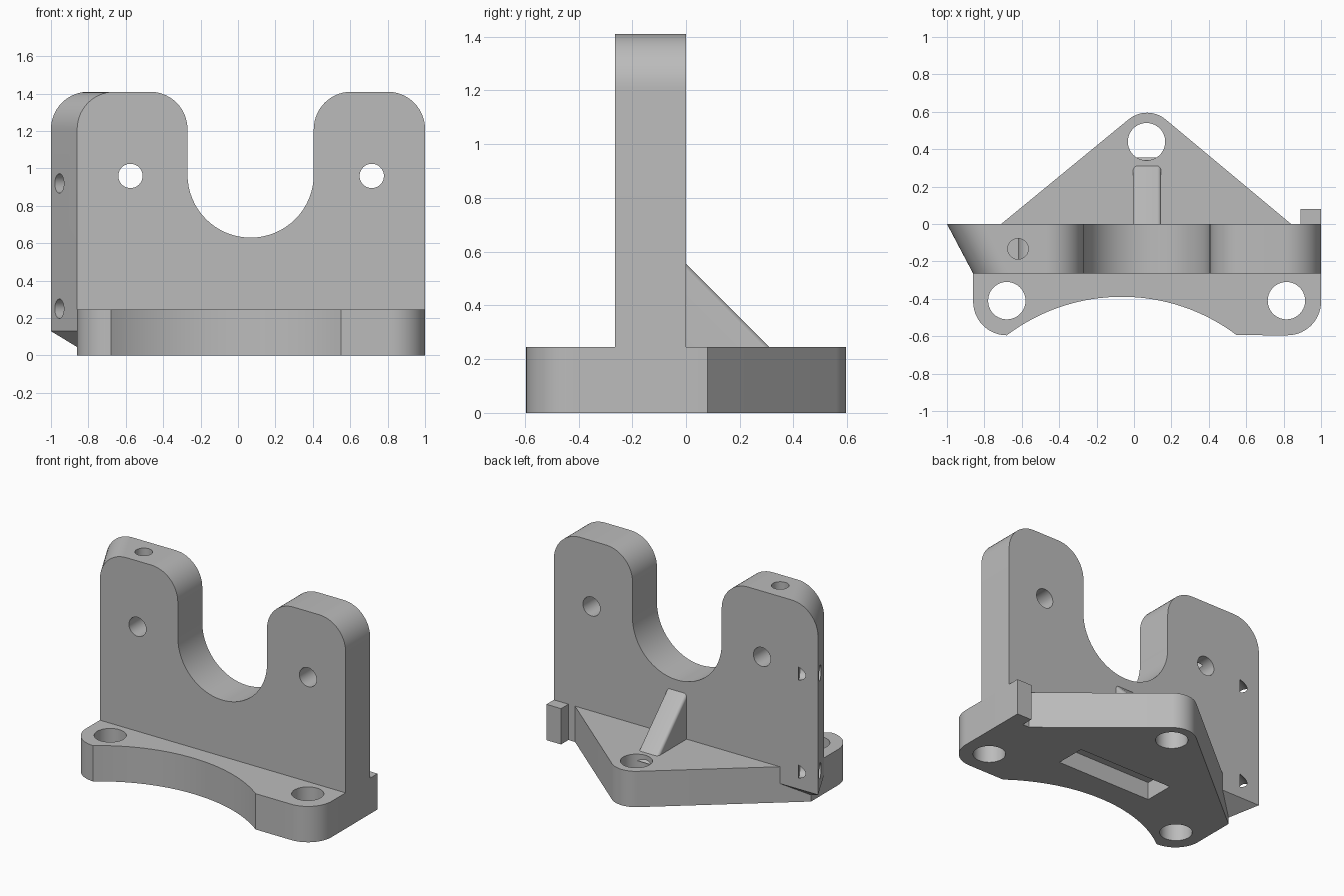
import bpy, bmesh
from math import sin, cos, radians
from mathutils import Vector

cube = bpy.data.objects.get("Cube")
if cube:
    bpy.data.objects.remove(cube, do_unlink=True)

grey = bpy.data.materials.new("plain grey")
grey.use_nodes = True
grey.diffuse_color = (0.5, 0.5, 0.5, 1)
grey.node_tree.nodes["Principled BSDF"].inputs["Base Color"].default_value = (0.5, 0.5, 0.5, 1)


def arc(cx, cy, r, start, end, steps=14):
    angles = [radians(start + (end - start) * i / steps) for i in range(steps + 1)]
    return [(cx + r * cos(a), cy + r * sin(a)) for a in angles]


def make(name, bm):
    bmesh.ops.recalc_face_normals(bm, faces=bm.faces)
    mesh = bpy.data.meshes.new(name)
    bm.to_mesh(mesh)
    bm.free()
    mesh.materials.append(grey)
    obj = bpy.data.objects.new(name, mesh)
    bpy.context.collection.objects.link(obj)
    return obj


def loft(ring_a, ring_b):
    """Solid between two matching outlines."""
    bm = bmesh.new()
    a = [bm.verts.new(p) for p in ring_a]
    b = [bm.verts.new(p) for p in ring_b]
    bm.faces.new(a)
    bm.faces.new(b)
    for i in range(len(a)):
        j = (i + 1) % len(a)
        bm.faces.new((a[i], a[j], b[j], b[i]))
    return bm


def drill(start, direction, radius, depth, lead=0.1):
    """Cylinder cutter entering at start and running along direction."""
    d = Vector(direction).normalized()
    bm = bmesh.new()
    bmesh.ops.create_cone(bm, cap_ends=True, segments=40, radius1=radius,
                          radius2=radius, depth=depth + lead)
    bmesh.ops.rotate(bm, verts=bm.verts, matrix=d.to_track_quat('Z', 'Y').to_matrix())
    bmesh.ops.translate(bm, verts=bm.verts, vec=Vector(start) + d * (depth - lead) / 2)
    return make("cutter", bm)


def block(x0, x1, y0, y1, z0, z1):
    outline = [(x0, y0), (x1, y0), (x1, y1), (x0, y1)]
    return loft([(x, y, z0) for x, y in outline], [(x, y, z1) for x, y in outline])


def finish(obj, cutters=()):
    bpy.ops.object.select_all(action='DESELECT')
    obj.select_set(True)
    bpy.context.view_layer.objects.active = obj
    for cutter in cutters:
        cutter.hide_render = True
        mod = obj.modifiers.new("cut", 'BOOLEAN')
        mod.operation = 'DIFFERENCE'
        mod.solver = 'EXACT'
        mod.object = cutter
        bpy.ops.object.modifier_apply(modifier=mod.name)
        bpy.data.objects.remove(cutter, do_unlink=True)
    bpy.ops.object.shade_smooth_by_angle(angle=radians(30))


# Base plate with scooped front, pointed back and corner tab
TOP = 0.245
outline = (arc(-0.68, -0.415, 0.18, 180, 270)
           + arc(-0.065, -1.41, 1.021, 127, 53, 32)
           + arc(0.82, -0.415, 0.18, 270, 360)
           + [(1, 0.08), (0.89, 0.08), (0.89, 0), (0.84, 0)]
           + arc(0.07, 0.44, 0.155, 50, 130)
           + [(-0.86, -0.123)])
base = make("base_plate", loft([(x, y, 0) for x, y in outline],
                               [(x, y, TOP) for x, y in outline]))
cuts = [drill((x, y, TOP), (0, 0, -1), 0.1, 0.4)
        for x, y in ((-0.68, -0.41), (0.815, -0.41), (0.067, 0.44))]
cuts.append(make("cutter", block(-0.29, 0.42, -0.21, -0.005, -0.1, 0.12)))
finish(base, cuts)

# Upright wall with a U notch and a slanted side
FRONT, WALL_BOTTOM = -0.265, 0.13


def wall_ring(left, y):
    points = ([(left, WALL_BOTTOM)]
              + arc(left + 0.2, 1.21, 0.2, 180, 90)
              + arc(-0.47, 1.21, 0.2, 90, 0)
              + arc(0.0675, 0.9675, 0.3375, 180, 360, 32)
              + arc(0.605, 1.21, 0.2, 180, 90)
              + arc(0.8, 1.21, 0.2, 90, 0)
              + [(1, WALL_BOTTOM)])
    return [(x, y, z) for x, z in points]


wall = make("upright_wall", loft(wall_ring(-0.86, FRONT), wall_ring(-1, 0)))
cuts = [drill((x, FRONT, 0.96), (0, 1, 0), 0.065, 0.4) for x in (-0.575, 0.715)]
cuts += [drill((-0.955, -0.085, z), (0.265, 0.14, 0), 0.052, 0.132) for z in (0.92, 0.25)]
cuts.append(drill((-0.62, -0.133, 1.41), (0, 0, -1), 0.055, 0.4))
finish(wall, cuts)

# Chamfered wedge under the overhanging side of the wall
bm = bmesh.new()
for p in ((-1, 0, WALL_BOTTOM), (-0.86, FRONT, WALL_BOTTOM),
          (-0.71, 0, WALL_BOTTOM), (-0.86, -0.123, 0.045)):
    bm.verts.new(p)
bmesh.ops.convex_hull(bm, input=bm.verts)
make("overhang_wedge", bm)

# Sloping gusset behind the wall, with rounded long edges
side = [(-0.05, 0.2), (0.355, 0.2), (-0.05, 0.605)]
bm = loft([(-0.005, y, z) for y, z in side], [(0.145, y, z) for y, z in side])
long_edges = [e for e in bm.edges
              if abs(e.verts[0].co.x - e.verts[1].co.x) < 0.01
              and all(abs(v.co.y + v.co.z - 0.555) < 0.01 for v in e.verts)]
bmesh.ops.bevel(bm, geom=long_edges, offset=0.02, segments=5, profile=0.5, affect='EDGES')
finish(make("rear_gusset", bm))
